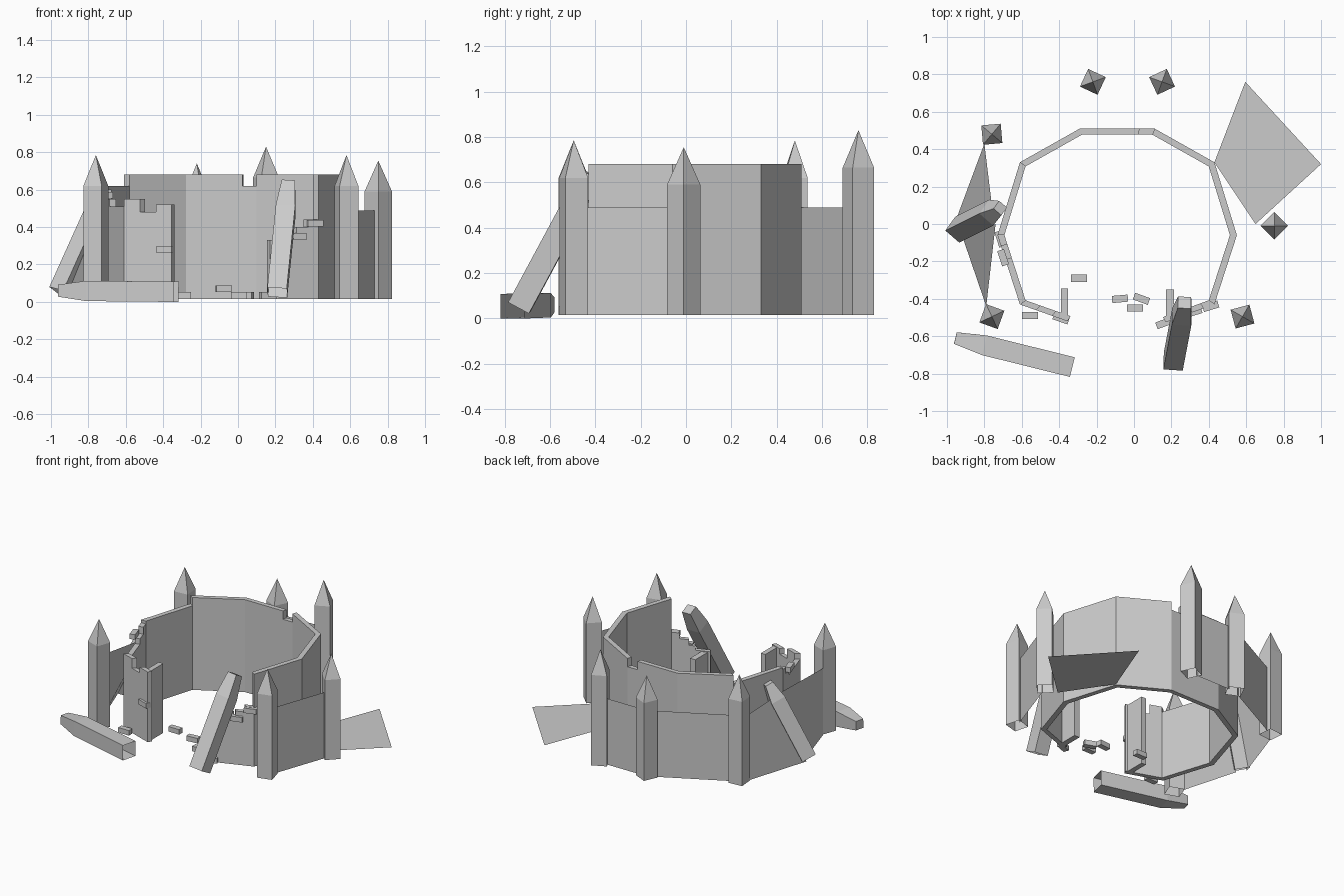
import bpy, bmesh, math
from mathutils import Vector, Matrix

if "Cube" in bpy.data.objects:
    bpy.data.objects.remove(bpy.data.objects["Cube"])

def finish(name, bm):
    bmesh.ops.recalc_face_normals(bm, faces=bm.faces)
    me = bpy.data.meshes.new(name)
    bm.to_mesh(me)
    bm.free()
    ob = bpy.data.objects.new(name, me)
    bpy.context.collection.objects.link(ob)
    return ob

def poly(name, pts):
    bm = bmesh.new()
    bm.faces.new([bm.verts.new(p) for p in pts])
    return finish(name, bm)

# hollow four-sided stake, open at the base, with a pointed or blunted end
def stake(name, base, tip, roll, half=0.052, point=0.165, blunt=0.0):
    base, tip = Vector(base), Vector(tip)
    axis = tip - base
    length = axis.length
    rot = axis.to_track_quat('Z', 'Y').to_matrix() if axis.xy.length > 1e-4 else Matrix.Identity(3)
    bm = bmesh.new()
    def ring(h, z):
        out = []
        for i in range(4):
            a = math.radians(roll + 45 + 90 * i)
            p = Vector((math.cos(a) * h * 1.414, math.sin(a) * h * 1.414, z))
            out.append(bm.verts.new(base + rot @ p))
        return out
    def bridge(a, b):
        for i in range(4):
            j = (i + 1) % 4
            bm.faces.new((a[i], a[j], b[j], b[i]))
    low, mid = ring(half, 0), ring(half, length - point)
    bridge(low, mid)
    if blunt:
        top = ring(blunt, length)
        bridge(mid, top)
        bm.faces.new(top)
    else:
        apex = bm.verts.new(tip)
        for i in range(4):
            bm.faces.new((mid[i], mid[(i + 1) % 4], apex))
    return finish(name, bm)

def brick(name, x, y, z, angle=0, size=(0.085, 0.038, 0.036)):
    bm = bmesh.new()
    bmesh.ops.create_cube(bm, size=1)
    bmesh.ops.scale(bm, vec=size, verts=bm.verts)
    ob = finish(name, bm)
    ob.location = (x, y, z)
    ob.rotation_euler.z = math.radians(angle)

# ring wall segment: a stepped top profile extruded inward to the ring's inner outline
CEN = Vector((-0.09, -0.05))
Z0 = 0.015
def wall(name, p, q, steps):
    p, q = Vector(p), Vector(q)
    prof, start = [(0, Z0)], 0.0
    for end, h in steps:
        prof += [(start, h), (end, h)]
        start = end
    prof.append((start, Z0))
    bm = bmesh.new()
    rings = []
    for s in (1.0, 0.942):
        row = []
        for t, z in prof:
            c = CEN + (p.lerp(q, t) - CEN) * s
            row.append(bm.verts.new((c.x, c.y, z)))
        rings.append(row)
    n = len(prof)
    bm.faces.new(rings[0])
    bm.faces.new(rings[1])
    for i in range(n):
        j = (i + 1) % n
        bm.faces.new((rings[0][i], rings[0][j], rings[1][j], rings[1][i]))
    return finish(name, bm)

# inner ring wall, running clockwise from the left gate side to the right
corners = [(-0.355, -0.52), (-0.61, -0.43), (-0.73, -0.06), (-0.61, 0.33), (-0.29, 0.51),
           (0.11, 0.51), (0.43, 0.33), (0.55, -0.06), (0.43, -0.43), (0.17, -0.525)]
tops = [[(0.33, 0.52), (0.66, 0.48), (1, 0.55)],
        [(0.65, 0.51), (0.85, 0.55), (1, 0.60)],
        [(1, 0.62)],
        [(1, 0.68)],
        [(0.8, 0.68), (1, 0.62)],
        [(1, 0.68)],
        [(1, 0.68)],
        [(1, 0.68)],
        [(0.2, 0.44), (0.45, 0.40), (0.62, 0.36), (1, 0.33)]]
for i, steps in enumerate(tops):
    wall(f"ring_wall_{i}", corners[i], corners[i + 1], steps)

# gate jambs
brick("gate_jamb_left", -0.372, -0.425, 0.265, 0, (0.036, 0.16, 0.50))
brick("gate_jamb_right", 0.192, -0.43, 0.17, 0, (0.042, 0.16, 0.31))

# standing stakes of the outer fence
posts = {"back_left": (-0.76, 0.48, 0.785, 5), "back_mid_left": (-0.22, 0.76, 0.74, 65),
         "back_mid_right": (0.15, 0.76, 0.83, 25), "right": (0.75, -0.01, 0.755, 45),
         "front_right": (0.58, -0.495, 0.785, 15), "front_left": (-0.76, -0.495, 0.785, 70)}
for name, (x, y, h, r) in posts.items():
    stake("stake_" + name, (x, y, Z0), (x, y, h), r)

# standing fence panels between the stakes
for a, b in (("back_left", "back_mid_left"), ("back_mid_left", "back_mid_right"),
             ("right", "front_right")):
    p, q = Vector(posts[a][:2]), Vector(posts[b][:2])
    d = (q - p).normalized() * 0.045
    p, q = p + d, q - d
    poly("fence_panel_" + a, [(*p, Z0), (*q, Z0), (*q, 0.49), (*p, 0.49)])

# fence panel lying flat on the right
poly("fallen_panel", [(0.595, 0.76, 0.02), (1.0, 0.32, 0.02), (0.65, 0.0, 0.02), (0.43, 0.33, 0.02)])

# collapsed left side: leaning stake with a twisted panel on each side
stake("leaning_stake_left", (-0.945, -0.03, 0.05), (-0.715, 0.085, 0.56), 25, 0.05, 0.12, 0.028)
poly("twisted_panel_back", [(-0.80, 0.43, Z0), (-0.96, 0.0, 0.03), (-0.76, 0.10, 0.47), (-0.80, 0.43, 0.49)])
poly("twisted_panel_front", [(-0.79, -0.44, Z0), (-0.92, -0.06, 0.03), (-0.74, 0.0, 0.46), (-0.79, -0.44, 0.49)])

# broken stakes at the front: one leaning, one on the ground
stake("leaning_stake_front", (0.21, -0.735, 0.05), (0.27, -0.42, 0.635), 8, 0.052, 0.16, 0.035)
stake("fallen_stake", (-0.33, -0.765, 0.054), (-0.955, -0.61, 0.06), 0, 0.054, 0.16, 0.032)

# loose and protruding bricks
bricks = [(-0.295, -0.29, 0.034, 0), (-0.555, -0.49, 0.034, 0), (-0.075, -0.40, 0.07, 5),
          (0.04, -0.40, 0.034, -20), (0.005, -0.45, 0.034, 0), (0.16, -0.53, 0.034, 20),
          (-0.39, -0.505, 0.28, -19), (0.32, -0.47, 0.35, 17), (0.41, -0.44, 0.42, 17),
          (-0.70, -0.18, 0.57, -72), (-0.715, -0.08, 0.22, -72)]
for i, b in enumerate(bricks):
    brick(f"brick_{i}", *b)
